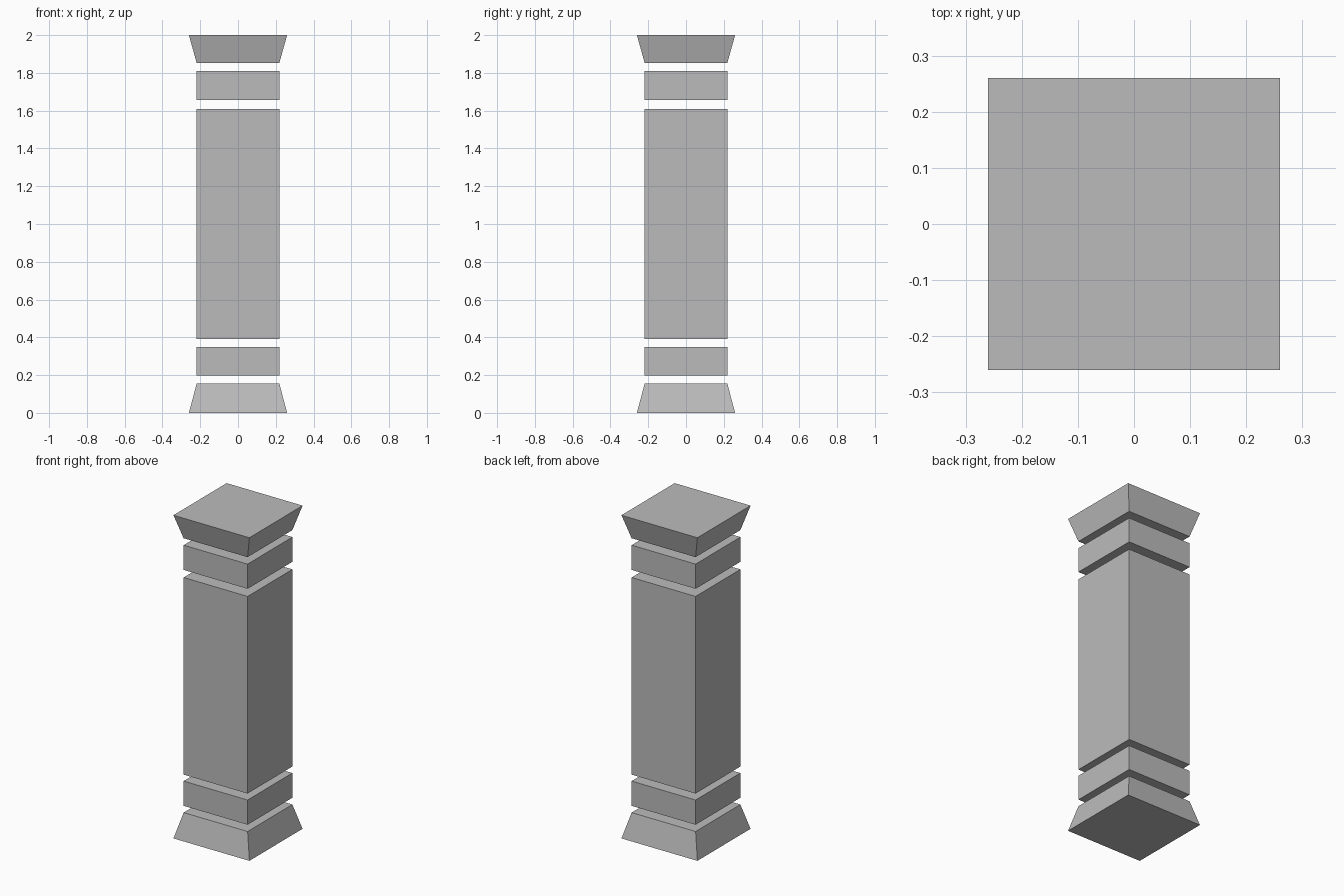
import bpy
import bmesh
from mathutils import Matrix

cube = bpy.data.objects.get("Cube")
if cube:
    bpy.data.objects.remove(cube, do_unlink=True)

# Single stone colour
stone = bpy.data.materials.new("grey_stone")
stone.use_nodes = True
colour = (0.5, 0.5, 0.5, 1.0)
stone.diffuse_color = colour
stone.node_tree.nodes["Principled BSDF"].inputs["Base Color"].default_value = colour

SHAFT = 0.219  # half width of the straight blocks
FLARE = 0.26   # half width of the outer ends


def block(name, bottom, top, bottom_half=SHAFT, top_half=SHAFT):
    """Square block whose lower and upper ends may differ in width."""
    bm = bmesh.new()
    bmesh.ops.create_cube(bm, size=2)
    for v in bm.verts:
        upper = v.co.z > 0
        half = top_half if upper else bottom_half
        v.co = (v.co.x * half, v.co.y * half, top if upper else bottom)
    mesh = bpy.data.meshes.new(name)
    bm.to_mesh(mesh)
    bm.free()
    mesh.materials.append(stone)
    obj = bpy.data.objects.new(name, mesh)
    bpy.context.collection.objects.link(obj)
    return obj


# Column, separated by open gaps
block("base", 0, 0.155, bottom_half=FLARE)
block("lower_band", 0.197, 0.35)
block("shaft", 0.39, 1.61)
block("upper_band", 1.657, 1.81)
block("capital", 1.853, 2, top_half=FLARE)
